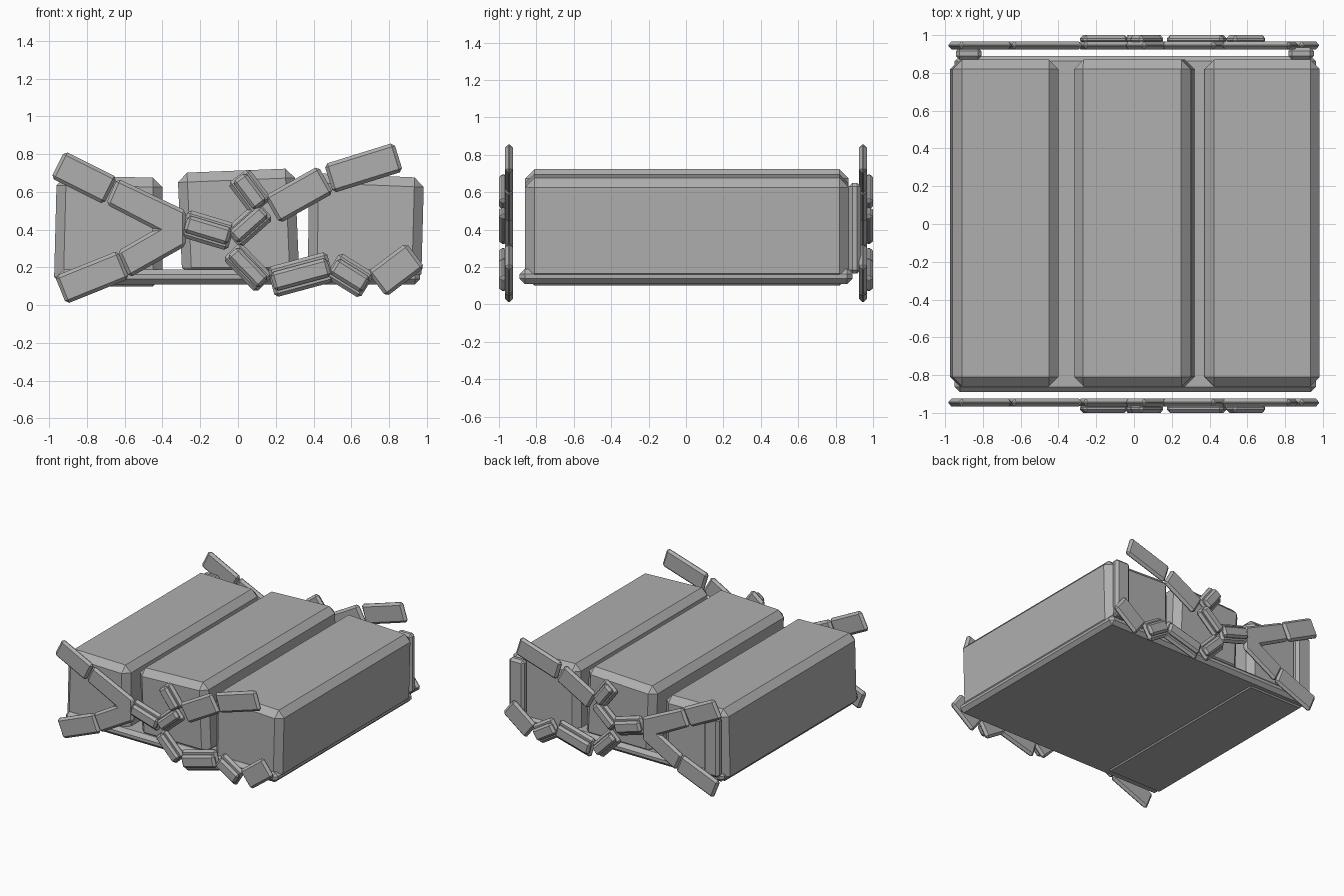
import bpy, bmesh
from mathutils import Vector

if "Cube" in bpy.data.objects:
    bpy.data.objects.remove(bpy.data.objects["Cube"])

grey = bpy.data.materials.new("plain grey")
grey.diffuse_color = (0.43, 0.43, 0.43, 1)
grey.use_nodes = True
grey.node_tree.nodes["Principled BSDF"].inputs["Base Color"].default_value = grey.diffuse_color


def prism(name, pts, y0, y1, bevel):
    """Extrude an x-z outline from y0 to y1 and chamfer every edge."""
    bm = bmesh.new()
    a = [bm.verts.new((x, y0, z)) for x, z in pts]
    b = [bm.verts.new((x, y1, z)) for x, z in pts]
    bm.faces.new(a)
    bm.faces.new(b[::-1])
    n = len(pts)
    for i in range(n):
        j = (i + 1) % n
        bm.faces.new((a[j], a[i], b[i], b[j]))
    bmesh.ops.recalc_face_normals(bm, faces=bm.faces[:])
    bmesh.ops.bevel(bm, geom=bm.edges[:], offset=bevel, offset_type='OFFSET',
                    segments=1, profile=0.5, affect='EDGES', clamp_overlap=True)
    bmesh.ops.recalc_face_normals(bm, faces=bm.faces[:])
    me = bpy.data.meshes.new(name)
    bm.to_mesh(me)
    bm.free()
    me.materials.append(grey)
    ob = bpy.data.objects.new(name, me)
    bpy.context.collection.objects.link(ob)
    return ob


def both_ends(name, pts, y0, y1, bevel):
    prism(name + "_front", pts, -y1, -y0, bevel)
    prism(name + "_back", pts, y0, y1, bevel)


def strip(p, q, w):
    """Rectangle outline of width w around the centreline p-q."""
    p, q = Vector(p), Vector(q)
    d = (q - p).normalized()
    s = Vector((-d.y, d.x)) * w / 2
    return [tuple(v) for v in (p + s, q + s, q - s, p - s)]


# three long blocks with slightly skewed sides
prism("left_block", [(-0.975, 0.10), (-0.40, 0.10), (-0.40, 0.675), (-0.96, 0.685)], -0.86, 0.87, 0.05)
prism("middle_block", [(-0.295, 0.15), (0.325, 0.15), (0.30, 0.725), (-0.32, 0.70)], -0.86, 0.87, 0.05)
prism("right_block", [(0.37, 0.115), (0.97, 0.115), (0.985, 0.675), (0.375, 0.70)], -0.86, 0.87, 0.05)

# base slab
prism("base_slab", [(-0.95, 0.11), (0.965, 0.11), (0.965, 0.19), (-0.95, 0.19)], -0.89, 0.89, 0.028)

# posts on the back only
for side, x in (("left", -0.875), ("right", 0.885)):
    prism(side + "_back_post", [(x - 0.068, 0.165), (x + 0.068, 0.165), (x + 0.068, 0.65), (x - 0.068, 0.65)],
          0.87, 0.935, 0.02)

# branch lattice: forked piece on the left
fork = [(-0.64, 0.672), (-0.275, 0.50), (-0.275, 0.315), (-0.575, 0.145),
        (-0.64, 0.285), (-0.44, 0.40), (-0.70, 0.535)]
both_ends("fork", fork, 0.925, 0.967, 0.018)

# single branch segments: start, end, width, has raised outer plate
segments = [
    ("upper_left_tip", (-0.955, 0.745), (-0.675, 0.605), 0.16, False),
    ("lower_left_tip", (-0.94, 0.08), (-0.605, 0.215), 0.16, False),
    ("centre_bar", (-0.285, 0.435), (-0.035, 0.36), 0.15, True),
    ("rising_bar", (-0.03, 0.35), (0.145, 0.505), 0.13, True),
    ("upright_bar", (0.125, 0.52), (0.0, 0.685), 0.14, True),
    ("upper_right_bar", (0.18, 0.505), (0.465, 0.665), 0.165, False),
    ("upper_right_tip", (0.48, 0.67), (0.85, 0.785), 0.16, False),
    ("falling_bar", (-0.035, 0.29), (0.14, 0.11), 0.13, True),
    ("lower_bar", (0.175, 0.12), (0.49, 0.205), 0.165, True),
    ("lower_right_bar", (0.50, 0.215), (0.685, 0.10), 0.155, True),
    ("lower_right_tip", (0.735, 0.11), (0.94, 0.265), 0.165, False),
]
for name, p, q, w, raised in segments:
    both_ends(name, strip(p, q, w), 0.925, 0.967, 0.018)
    if raised:
        p, q = Vector(p), Vector(q)
        d = (q - p).normalized() * 0.008
        both_ends(name + "_rib", strip(p + d, q - d, w * 0.62), 0.955, 1.0, 0.017)
